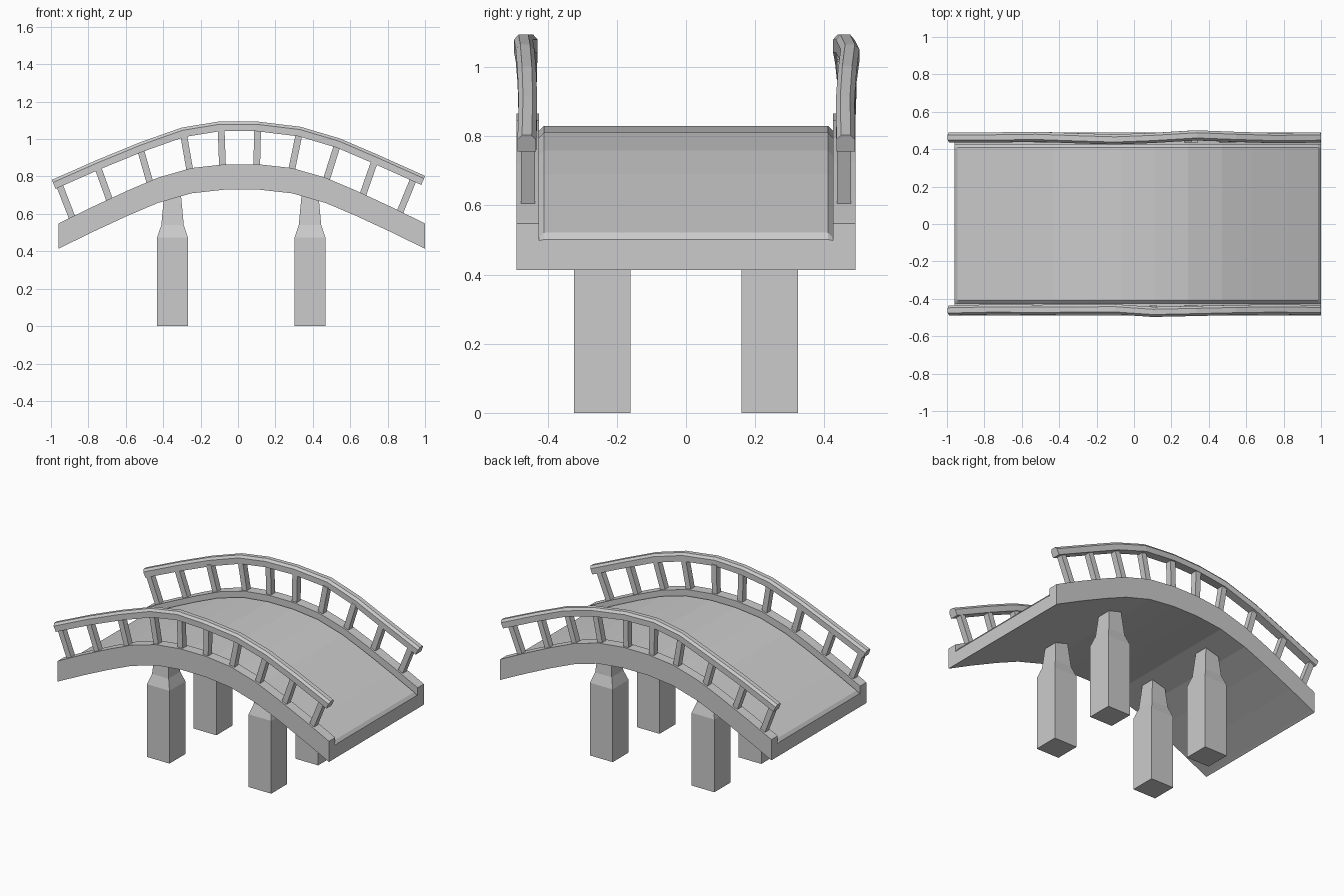
import bpy, bmesh
from mathutils import Vector

if "Cube" in bpy.data.objects:
    bpy.data.objects.remove(bpy.data.objects["Cube"])

stone = bpy.data.materials.new("light_grey")
stone.diffuse_color = (0.6, 0.6, 0.6, 1)
stone.use_nodes = True
stone.node_tree.nodes["Principled BSDF"].inputs["Base Color"].default_value = stone.diffuse_color


def finish(name, bm):
    bmesh.ops.recalc_face_normals(bm, faces=bm.faces[:])
    me = bpy.data.meshes.new(name)
    bm.to_mesh(me)
    bm.free()
    me.materials.append(stone)
    ob = bpy.data.objects.new(name, me)
    bpy.context.collection.objects.link(ob)
    return ob


def loft(name, rings):
    """Skin a row of matching closed rings and cap both ends."""
    bm = bmesh.new()
    rows = [[bm.verts.new(p) for p in ring] for ring in rings]
    n = len(rows[0])
    for a, b in zip(rows, rows[1:]):
        for i in range(n):
            j = (i + 1) % n
            bm.faces.new((a[i], a[j], b[j], b[i]))
    bm.faces.new(rows[0][::-1])
    bm.faces.new(rows[-1])
    return finish(name, bm)


# Arched deck with a raised kerb along each side
CENTRE = 0.02
half_arch = [(0.09, 0.73), (0.27, 0.71), (0.45, 0.658), (0.61, 0.59),
             (0.80, 0.502), (0.965, 0.421), (0.98, 0.413)]
arch = [(CENTRE - x, z) for x, z in reversed(half_arch)]
arch += [(CENTRE + x, z) for x, z in half_arch]
rings = []
for k, (x, z) in enumerate(arch):
    drop = 0.012 if k in (0, len(arch) - 1) else 0.0   # chamfered deck ends
    side = [(0.49, 0), (0.49, 0.135), (0.425, 0.135),
            (0.425, 0.085), (0.41, 0.1 - drop)]
    section = side + [(-y, h) for y, h in reversed(side)]
    rings.append([(x, y, z + h) for y, h in section])
loft("arched_deck", rings)

# Four square pillars with narrowed necks
for sx, cx in (("left", -0.35), ("right", 0.385)):
    for sy, cy in (("front", -0.242), ("back", 0.242)):
        rings = []
        for z, r in ((0, 0.082), (0.475, 0.082), (0.54, 0.06), (0.725, 0.043)):
            rings.append([(cx + a * r, cy + b * r, z)
                          for a, b in ((-1, -1), (1, -1), (1, 1), (-1, 1))])
        loft(f"pillar_{sx}_{sy}", rings)

# Handrail centre line: x, z, sideways wobble of the front and back rail
rail = [(-0.985, 0.757, 0.462, 0.463), (-0.74, 0.865, 0.457, 0.463),
        (-0.515, 0.957, 0.459, 0.466), (-0.295, 1.035, 0.457, 0.458),
        (-0.10, 1.067, 0.456, 0.452), (0.10, 1.067, 0.470, 0.460),
        (0.33, 1.039, 0.465, 0.474), (0.535, 0.978, 0.460, 0.466),
        (0.74, 0.89, 0.457, 0.460), (0.99, 0.778, 0.460, 0.462)]

# Baluster centre lines: top x, z and foot x, z
posts = [(-0.955, 0.755, -0.885, 0.575), (-0.75, 0.85, -0.685, 0.67),
         (-0.52, 0.94, -0.47, 0.765), (-0.29, 1.02, -0.258, 0.835),
         (-0.09, 1.05, -0.083, 0.855), (0.105, 1.05, 0.10, 0.855),
         (0.325, 1.02, 0.287, 0.835), (0.53, 0.965, 0.47, 0.775),
         (0.73, 0.88, 0.665, 0.695), (0.94, 0.79, 0.86, 0.595)]

rail_section = [(-0.027, -0.025), (0.027, -0.025), (0.027, 0.012),
                (0.014, 0.027), (-0.014, 0.027), (-0.027, 0.012)]

for label, s, col in (("front", -1, 2), ("back", 1, 3)):
    # Chamfered handrail swept square to its path
    path = [Vector((p[0], s * p[col], p[1])) for p in rail]
    rings = []
    for i, p in enumerate(path):
        t = path[min(i + 1, len(path) - 1)] - path[max(i - 1, 0)]
        up = Vector((-t.z, 0, t.x)).normalized()
        rings.append([p + Vector((0, y, 0)) + up * h for y, h in rail_section])
    loft(f"{label}_handrail", rings)

    # Leaning balusters between kerb and handrail
    for i, (tx, tz, fx, fz) in enumerate(posts):
        d = Vector((tx - fx, 0, tz - fz)).normalized()
        across = Vector((d.z, 0, -d.x)) * 0.018
        rings = []
        for x, z in ((fx, fz), (tx, tz)):
            c = Vector((x, s * 0.457, z))
            rings.append([c + across * a + Vector((0, 0.02 * b, 0))
                          for a, b in ((-1, -1), (1, -1), (1, 1), (-1, 1))])
        loft(f"{label}_baluster_{i + 1}", rings)
